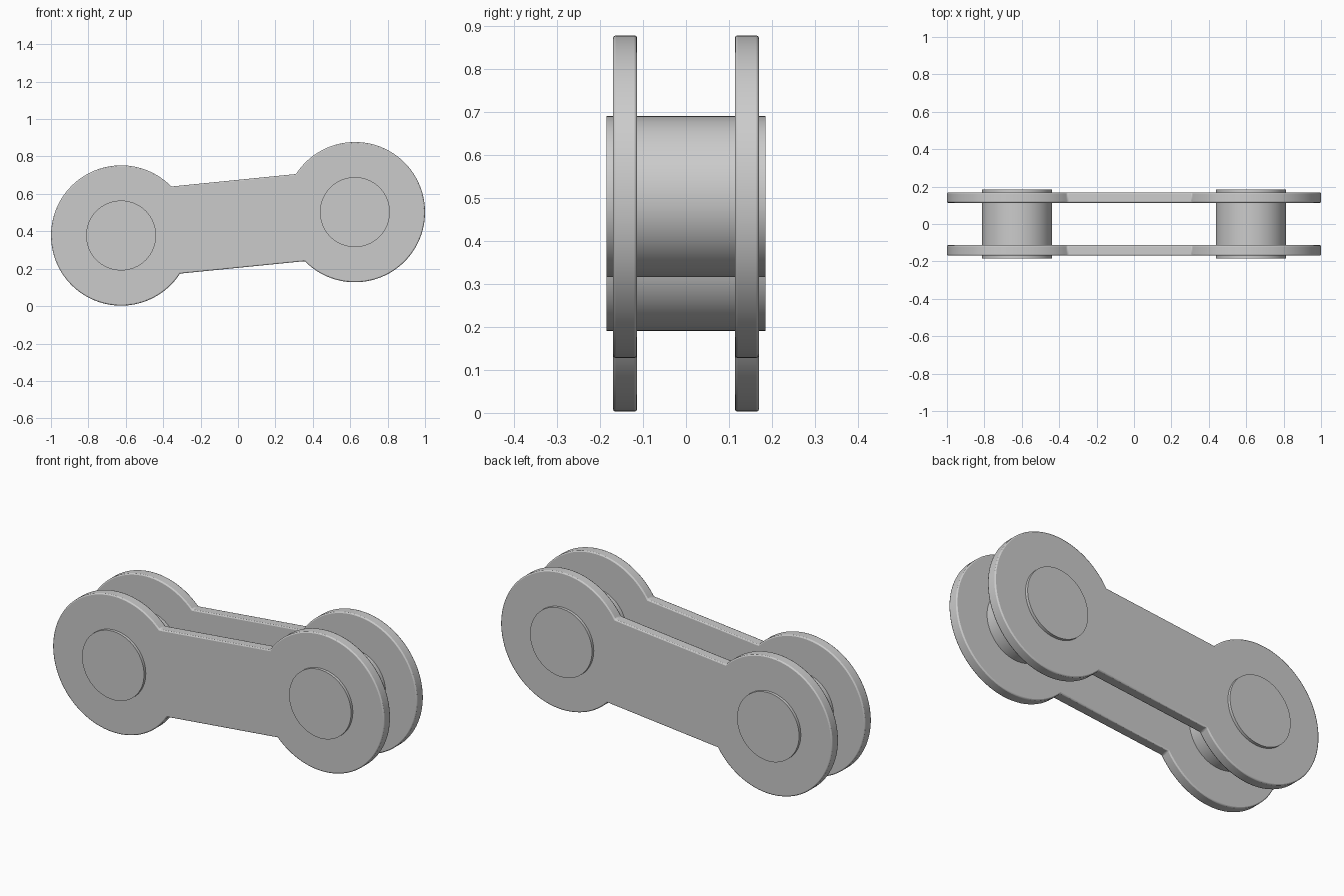
import bpy, bmesh, math

if "Cube" in bpy.data.objects:
    bpy.data.objects.remove(bpy.data.objects["Cube"])

TILT = math.atan2(0.125, 1.25)        # slope of the link
HALF = math.hypot(0.125, 1.25) / 2    # half distance between pins
MID_Z = 0.44
R, NECK = 0.375, 0.234                # lobe radius, half width of the bar
PIN_R, PIN_Y = 0.187, 0.185


def place(u, v):
    """Link coordinates (along, across) to x, z."""
    c, s = math.cos(TILT), math.sin(TILT)
    return u * c - v * s, MID_Z + u * s + v * c


def finish(bm, name, bevel):
    bmesh.ops.recalc_face_normals(bm, faces=bm.faces)
    mesh = bpy.data.meshes.new(name)
    bm.to_mesh(mesh)
    bm.free()
    ob = bpy.data.objects.new(name, mesh)
    bpy.context.collection.objects.link(ob)
    if bevel:
        mod = ob.modifiers.new("soft_rim", 'BEVEL')
        mod.width, mod.segments = bevel, 2
        mod.limit_method, mod.angle_limit = 'ANGLE', math.radians(40)
    bpy.ops.object.select_all(action='DESELECT')
    ob.select_set(True)
    bpy.context.view_layer.objects.active = ob
    bpy.ops.object.shade_smooth_by_angle(angle=math.radians(35))
    return ob


def extrude_profile(name, pts, y0, y1, bevel=0):
    bm = bmesh.new()
    face = bm.faces.new([bm.verts.new((x, y0, z)) for x, z in pts])
    geom = bmesh.ops.extrude_face_region(bm, geom=[face])["geom"]
    verts = [g for g in geom if isinstance(g, bmesh.types.BMVert)]
    bmesh.ops.translate(bm, verts=verts, vec=(0, y1 - y0, 0))
    return finish(bm, name, bevel)


def arc(u0, radius, a0, a1, n):
    return [place(u0 + radius * math.cos(a0 + (a1 - a0) * i / n),
                  radius * math.sin(a0 + (a1 - a0) * i / n)) for i in range(n + 1)]


# Side plates: two round lobes joined by a straight bar
a = math.asin(NECK / R)
outline = arc(HALF, R, a - math.pi, math.pi - a, 72) + arc(-HALF, R, a, 2 * math.pi - a, 72)
for side, y in (("front", -0.1415), ("back", 0.1415)):
    extrude_profile(side + "_plate", outline, y - 0.028, y + 0.028, 0.006)

# Pins through both lobes
for side, u in (("left", -HALF), ("right", HALF)):
    circle = arc(u, PIN_R, 0, 2 * math.pi, 64)[:-1]
    extrude_profile(side + "_pin", circle, -PIN_Y, PIN_Y)
